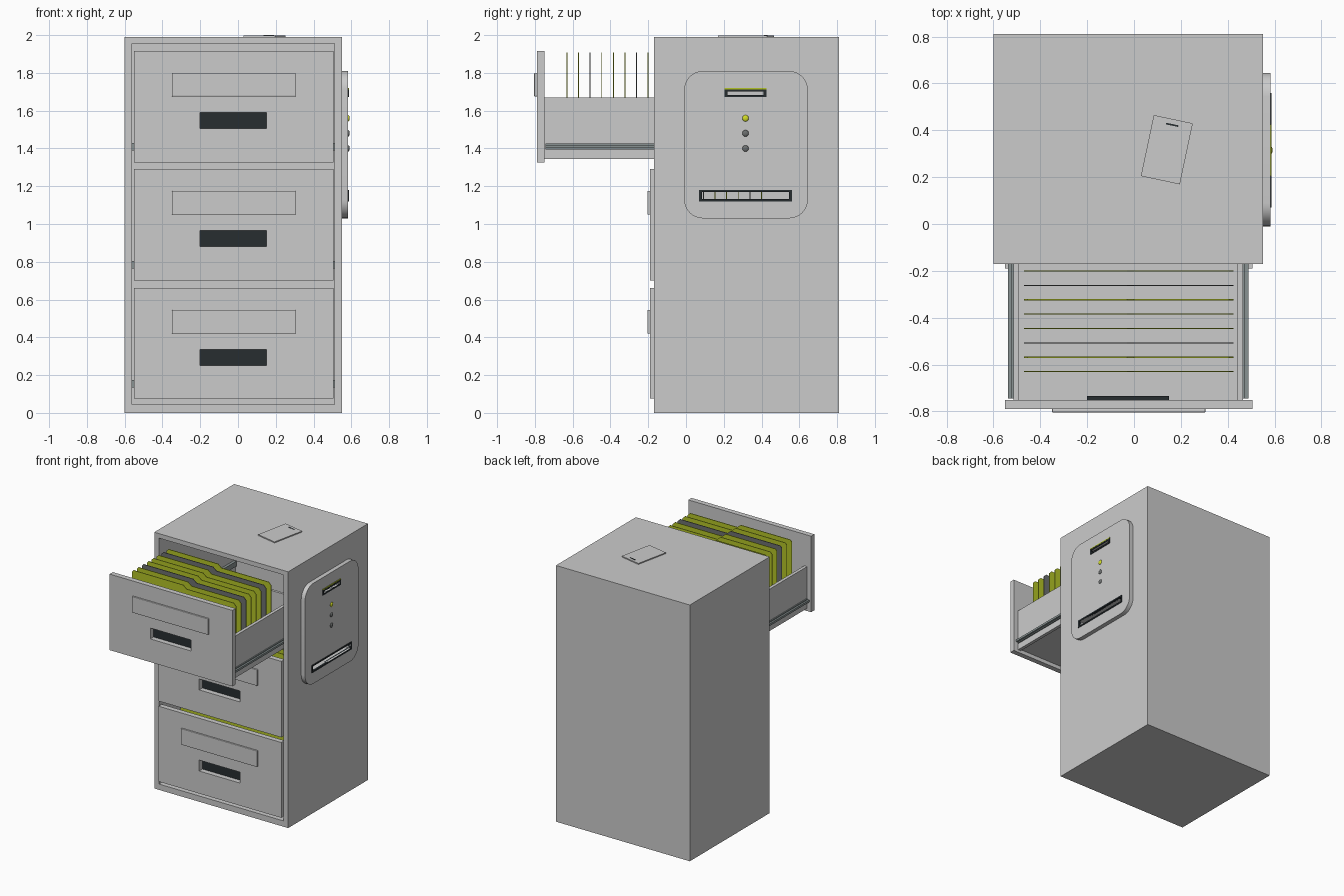
import bpy, bmesh, math

if "Cube" in bpy.data.objects:
    bpy.data.objects.remove(bpy.data.objects["Cube"])

CX = -0.025  # centre line of cabinet and drawers


def material(name, rgb):
    m = bpy.data.materials.new(name)
    m.diffuse_color = (*rgb, 1)
    m.use_nodes = True
    m.node_tree.nodes["Principled BSDF"].inputs["Base Color"].default_value = m.diffuse_color
    return m


GREEN = material("lime", (0.45, 0.55, 0.02))
BRIGHT = material("bright_lime", (0.65, 0.72, 0.02))
DARK = material("charcoal", (0.02, 0.026, 0.03))
MID = material("mid_grey", (0.15, 0.16, 0.16))
STEEL = material("steel", (0.25, 0.29, 0.29))


def paint(ob, mat):
    if mat:
        ob.data.materials.append(mat)
    return ob


def box(name, x, y, z, mat=None, bevel=0):
    bm = bmesh.new()
    bmesh.ops.create_cube(bm, size=1)
    for v in bm.verts:
        v.co = [(r[0] + r[1]) / 2 + c * (r[1] - r[0]) for r, c in zip((x, y, z), v.co)]
    if bevel:
        bmesh.ops.bevel(bm, geom=bm.edges[:], offset=bevel, segments=2,
                        profile=0.5, affect='EDGES')
    return finish(name, bm, mat)


def finish(name, bm, mat=None):
    bmesh.ops.recalc_face_normals(bm, faces=bm.faces)
    me = bpy.data.meshes.new(name)
    bm.to_mesh(me)
    bm.free()
    ob = bpy.data.objects.new(name, me)
    bpy.context.collection.objects.link(ob)
    return paint(ob, mat)


def prism(name, pts, depth, mat=None):
    """Extrude a planar 3D outline along the vector depth."""
    bm = bmesh.new()
    f = bm.faces.new([bm.verts.new(p) for p in pts])
    new = bmesh.ops.extrude_face_region(bm, geom=[f])["geom"]
    bmesh.ops.translate(bm, vec=depth, verts=[g for g in new if isinstance(g, bmesh.types.BMVert)])
    # the starting face is kept by the extrusion and closes the solid
    return finish(name, bm, mat)


def cut(ob, *ranges):
    """Cut box-shaped openings out of an object."""
    for r in ranges:
        c = box("cutter", *r)
        c.hide_render = True
        m = ob.modifiers.new("cut", 'BOOLEAN')
        m.operation, m.solver, m.object = 'DIFFERENCE', 'EXACT', c
        bpy.context.view_layer.objects.active = ob
        bpy.ops.object.modifier_apply(modifier=m.name)
        bpy.data.objects.remove(c)
    return ob


def smooth(ob):
    bpy.ops.object.select_all(action='DESELECT')
    ob.select_set(True)
    bpy.context.view_layer.objects.active = ob
    bpy.ops.object.shade_smooth_by_angle(angle=math.radians(30))


def both_sides(name, a, b, y, z, mat=None):
    """Mirrored pair of boxes, a..b away from the centre line."""
    box(name + "_right", (CX + a, CX + b), y, z, mat)
    box(name + "_left", (CX - b, CX - a), y, z, mat)


# Cabinet shell, open at the front, with slots through the right wall
SLOTS = {"card": ((0.205, 0.425), (1.672, 1.712)), "print": ((0.07, 0.56), (1.12, 1.18))}
T = 0.014


def inner(y, z):
    return (0.45, 0.7), (y[0] + T, y[1] - T), (z[0] + T * 0.8, z[1] - T * 0.8)


holes = [inner(*s) for s in SLOTS.values()]
shell = box("cabinet_shell", (-0.6, 0.55), (-0.17, 0.81), (0, 1.99))
cut(shell, ((-0.56, 0.51), (-0.3, 0.77), (0.045, 1.955)), *holes)

# Rounded control panel on the right wall
outline = []
R = 0.1
for y, z, a0 in ((0.545, 1.71, 0), (0.09, 1.71, 90), (0.09, 1.13, 180), (0.545, 1.13, 270)):
    for i in range(9):
        a = math.radians(a0 + i * 90 / 8)
        outline.append((0.548, y + R * math.cos(a), z + R * math.sin(a)))
panel = prism("control_panel", outline, (0.035, 0, 0))
cut(panel, *holes)
smooth(panel)

# Dark slot frames, green strip and indicator lights
for n, s in SLOTS.items():
    cut(box(n + "_slot_frame", (0.56, 0.587), *s, DARK), inner(*s))
box("card_slot_strip", (0.58, 0.587), (0.205, 0.425), (1.713, 1.72), GREEN)
for i, m in enumerate((BRIGHT, MID, MID)):
    bpy.ops.mesh.primitive_uv_sphere_add(segments=20, ring_count=10, radius=0.017,
                                         location=(0.583, 0.315, 1.56 - 0.08 * i))
    light = bpy.context.object
    light.name = f"indicator_light_{i + 1}"
    light.scale.x = 0.5
    paint(light, m)
    smooth(light)

# Access card lying on top
for n, x, y, z, m in (("access_card", (-0.085, 0.085), (-0.133, 0.133), (0, 0.008), None),
                      ("access_card_hole", (-0.027, 0.027), (0.105, 0.112), (0.007, 0.01), DARK)):
    ob = box(n, x, y, z, m)
    ob.location = (0.14, 0.317, 1.99)
    ob.rotation_euler.z = math.radians(-12)


def drawer(tag, y, z, height):
    """y is the front face of the drawer, z the bottom of its front panel."""
    top = z + 0.59
    front = box(tag + "_front", (-0.55, 0.505), (y, y + 0.04), (top - height, top))
    grip = (-0.2, 0.15), (top - 0.41, top - 0.325)
    cut(front, (grip[0], (y - 0.1, y + 0.1), grip[1]))
    box(tag + "_grip_back", grip[0], (y + 0.04, y + 0.055), grip[1], DARK)
    box(tag + "_label_plate", (-0.35, 0.305), (y - 0.014, y + 0.002),
        (top - 0.24, top - 0.115), bevel=0.004)
    # tray
    y0, y1 = y + 0.04, y + 0.88
    both_sides(tag + "_side", 0.465, 0.49, (y0, y1), (z + 0.02, z + 0.345))
    box(tag + "_bottom", (CX - 0.466, CX + 0.466), (y0, y1), (z + 0.03, z + 0.045))
    box(tag + "_back", (CX - 0.466, CX + 0.466), (y1 - 0.02, y1), (z + 0.03, z + 0.345))
    # sliding rails and their fixed tracks in the cabinet
    both_sides(tag + "_rail", 0.489, 0.499, (y0 + 0.005, y1), (z + 0.07, z + 0.1), STEEL)
    both_sides(tag + "_rail_bar", 0.499, 0.513, (y0 + 0.005, y1), (z + 0.077, z + 0.093), STEEL)
    both_sides(tag + "_track", 0.514, 0.535, (-0.14, 0.75), (z + 0.065, z + 0.105), STEEL)
    # hanging folders with a raised tab on the left half
    for i in range(8):
        fy = y + 0.158 + i * 0.0612
        pts = [(-0.47, z + 0.046), (0.425, z + 0.046), (0.425, z + 0.54), (0.405, z + 0.56),
               (0.0, z + 0.56), (-0.03, z + 0.584), (-0.455, z + 0.584), (-0.47, z + 0.57)]
        prism(f"{tag}_folder_{i + 1}", [(px, fy, pz) for px, pz in pts], (0, 0.005, 0),
              MID if i in (2, 6) else GREEN)


drawer("top_drawer", -0.79, 1.325, 0.59)
drawer("middle_drawer", -0.19, 0.7, 0.59)
drawer("bottom_drawer", -0.19, 0.07, 0.585)
